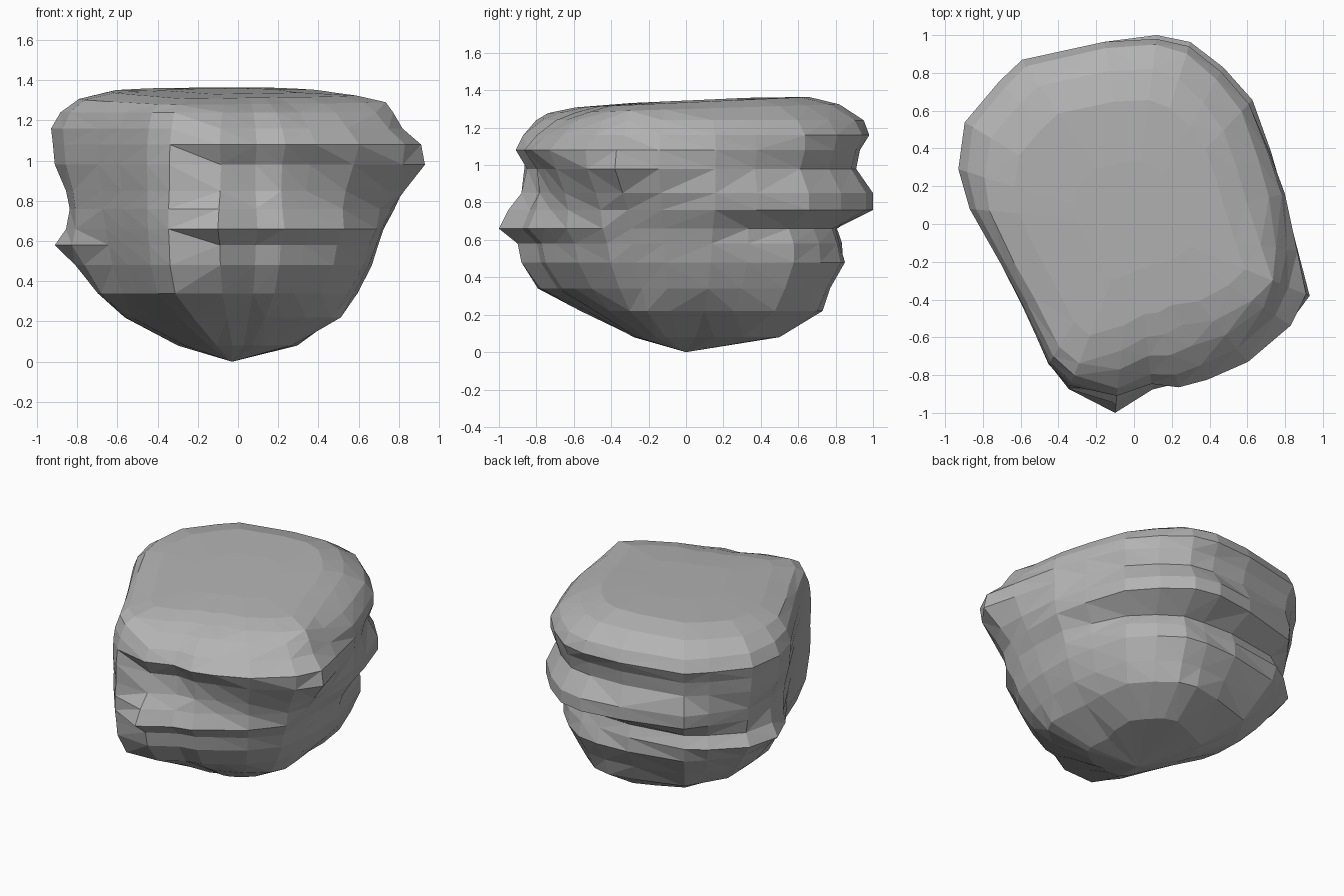
import bpy
import bmesh

cube = bpy.data.objects.get("Cube")
if cube:
    bpy.data.objects.remove(cube, do_unlink=True)

# Widest plan outline of the boulder, clockwise from its left-hand bulge (hundredths)
OUTLINE = [(-93, 29), (-90, 54), (-72, 76), (-60, 88), (-16, 98), (12, 100),
           (30, 97), (48, 84), (64, 67), (76, 40), (85, 17), (90, -15),
           (93, -38), (85, -55), (62, -75), (40, -85), (25, -91), (10, -91),
           (-10, -100), (-36, -91), (-47, -77), (-60, -45), (-70, -22), (-87, 8)]

# Heights of the rock strata (hundredths)
LEVELS = [8, 22, 34, 48, 58, 66, 76, 85, 98, 108, 116, 124, 130]

# Vertical profiles as a percentage of the outline, keyed by outline index
PROFILES = {
    0: [29, 60, 75, 87, 98, 92, 90, 92, 98, 99, 100, 95, 85],    # bulge
    5: [50, 73, 77, 85, 82, 80, 100, 100, 91, 93, 98, 95, 82],   # back
    8: [46, 71, 79, 86, 86, 82, 98, 98, 91, 95, 95, 89, 74],     # back shoulder
    10: [30, 57, 70, 78, 81, 84, 91, 93, 93, 94, 92, 84, 70],    # side
    12: [29, 55, 62, 70, 74, 77, 82, 89, 100, 98, 88, 83, 79],   # overhang
    15: [30, 54, 70, 80, 82, 89, 85, 85, 89, 97, 88, 76, 63],    # ledges
    18: [28, 53, 78, 88, 90, 100, 95, 88, 85, 91, 87, 77, 67],   # front
    19: [30, 62, 87, 94, 95, 96, 96, 95, 95, 94, 92, 88, 81],    # corner
    22: [32, 62, 82, 89, 92, 94, 96, 97, 99, 100, 100, 97, 91],  # flat face
}


def profile_factor(column, level):
    """Blend the two profiles on either side of an outline column."""
    keys = sorted(PROFILES)
    before = max(k for k in keys if k <= column)
    after = min((k for k in keys if k > column), default=len(OUTLINE))
    t = (column - before) / (after - before)
    start = PROFILES[before][level]
    end = PROFILES[after % len(OUTLINE)][level]
    return (start + (end - start) * t) / 100


def make_ring(bm, level, height, shrink=1.0, tilt=0.0):
    """Add one horizontal loop of points around the boulder."""
    ring = []
    for column, (px, py) in enumerate(OUTLINE):
        factor = profile_factor(column, level) * shrink / 100
        x, y = px * factor, py * factor
        ring.append(bm.verts.new((x, y, height + tilt * y)))
    return ring


def bridge(bm, lower, upper):
    """Skin two neighbouring loops with quads."""
    count = len(lower)
    for i in range(count):
        j = (i + 1) % count
        bm.faces.new((lower[i], lower[j], upper[j], upper[i]))


def close_with_point(bm, ring, co):
    """Fan a loop to a single point."""
    tip = bm.verts.new(co)
    for a, b in zip(ring, ring[1:] + ring[:1]):
        bm.faces.new((a, b, tip))


# Stack the strata, then round the top over with two inner loops
bm = bmesh.new()
last = len(LEVELS) - 1
rings = [make_ring(bm, i, z / 100, tilt=0.03 if i == last else 0.0)
         for i, z in enumerate(LEVELS)]
for shrink, height in ((0.8, 1.335), (0.4, 1.345)):
    rings.append(make_ring(bm, last, height, shrink, tilt=0.045))
for lower, upper in zip(rings, rings[1:]):
    bridge(bm, lower, upper)
close_with_point(bm, rings[0], (-0.03, 0, 0))
close_with_point(bm, rings[-1], (0, 0, 1.345))

# Faceted stone: split the warped quads and face everything outward
bmesh.ops.triangulate(bm, faces=bm.faces[:], quad_method='SHORT_EDGE')
bmesh.ops.recalc_face_normals(bm, faces=bm.faces[:])
mesh = bpy.data.meshes.new("boulder")
bm.to_mesh(mesh)
bm.free()

# Plain grey stone
stone = bpy.data.materials.new("grey_stone")
stone.use_nodes = True
grey = (0.45, 0.45, 0.45, 1)
stone.diffuse_color = grey
stone.node_tree.nodes["Principled BSDF"].inputs["Base Color"].default_value = grey
mesh.materials.append(stone)

boulder = bpy.data.objects.new("boulder", mesh)
bpy.context.collection.objects.link(boulder)
